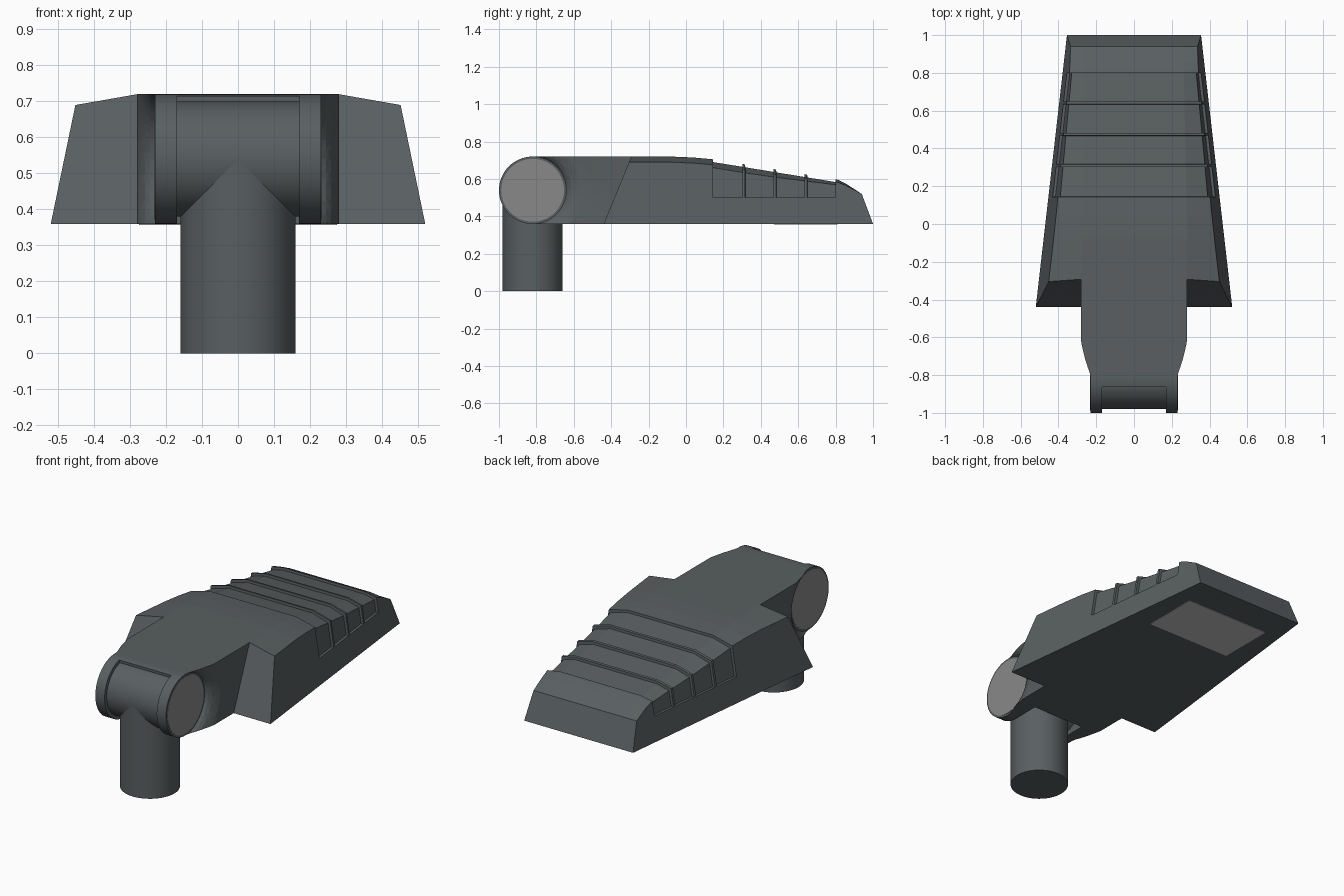
import bpy, bmesh, math
from mathutils import Matrix

if "Cube" in bpy.data.objects:
    bpy.data.objects.remove(bpy.data.objects["Cube"])


def material(name, rgb):
    m = bpy.data.materials.new(name)
    m.diffuse_color = (*rgb, 1)
    m.use_nodes = True
    m.node_tree.nodes["Principled BSDF"].inputs["Base Color"].default_value = m.diffuse_color
    return m


BODY = material("dark slate grey", (0.100, 0.114, 0.119))
CAP = material("mid grey", (0.25, 0.25, 0.25))
LENS = material("light grey", (0.55, 0.55, 0.55))
PY, PZ = -0.82, 0.54          # hinge axis, running along x


def finish(name, bm, mat, smooth=True):
    bmesh.ops.remove_doubles(bm, verts=bm.verts, dist=1e-5)
    bmesh.ops.recalc_face_normals(bm, faces=bm.faces)
    me = bpy.data.meshes.new(name)
    bm.to_mesh(me)
    bm.free()
    ob = bpy.data.objects.new(name, me)
    bpy.context.collection.objects.link(ob)
    me.materials.append(mat)
    if smooth:
        smooth_shade(ob)
    return ob


def smooth_shade(ob):
    bpy.ops.object.select_all(action='DESELECT')
    ob.select_set(True)
    bpy.context.view_layer.objects.active = ob
    bpy.ops.object.shade_smooth_by_angle(angle=math.radians(30))


def loft(rings):
    """Skin a list of closed rings and cap both ends."""
    bm = bmesh.new()
    rows = [[bm.verts.new(p) for p in r] for r in rings]
    n = len(rows[0])
    for a, b in zip(rows, rows[1:]):
        for i in range(n):
            j = (i + 1) % n
            bm.faces.new((a[i], a[j], b[j], b[i]))
    bm.faces.new(rows[0])
    bm.faces.new(rows[-1])
    return bm


def hinge_ring(x, r, n=64):
    return [(x, PY + r * math.cos(2 * math.pi * i / n), PZ + r * math.sin(2 * math.pi * i / n))
            for i in range(n)]


def side_extrude(profile, half):
    return loft([[(x, y, z) for y, z in profile] for x in (-half, half)])


def cut(ob, cutter):
    cutter.hide_render = True
    mod = ob.modifiers.new("cut", 'BOOLEAN')
    mod.operation, mod.solver, mod.object = 'DIFFERENCE', 'EXACT', cutter
    bpy.context.view_layer.objects.active = ob
    bpy.ops.object.modifier_apply(modifier=mod.name)
    bpy.data.objects.remove(cutter)


# Lamp head: cross-sections lofted along y, stepped in between the ribs
TOP = [(-0.45, 0.72), (-0.08, 0.72), (0.04, 0.715), (0.15, 0.705), (0.81, 0.597), (0.86, 0.572), (0.94, 0.52)]


def lerp(table, y):
    for (a, u), (b, v) in zip(table, table[1:]):
        if y <= b:
            return u + (v - u) * (y - a) / (b - a)
    return table[-1][1]


def head_ring(y, inset=0.0, end=0):
    top = lerp(TOP, y) - inset
    eave = top - lerp([(-0.5, 0.03), (0.4, 0.03), (0.81, 0.014), (0.94, 0.0)], y)
    step = 0.5

    def point(x, z, ins=0.0):
        yy = y
        if end < 0:
            yy = -0.44 + (z - 0.36) * 0.41
        elif end > 0:
            yy = 1.0 - (z - 0.36) * 0.375
        if x is None:
            x = 0.52 - (yy + 0.44) * 0.1146 - (z - 0.36) * 0.16 - ins
        return (x, yy, z)
    half = [point(None, 0.36), point(None, step), point(None, step, inset),
            point(None, eave, inset), point(0.28 - 0.02 * max(y, 0), top)]
    return half + [(-x, yy, z) for x, yy, z in reversed(half)]


rings = [head_ring(-0.29, end=-1)] + [head_ring(y) for y in (-0.08, 0.04, 0.13)]
ribs = [0.13, 0.302, 0.468, 0.634, 0.80]
for a, b in zip(ribs, ribs[1:]):
    rings += [head_ring(a + 0.014), head_ring(a + 0.015, 0.015),
              head_ring(b - 0.001, 0.015), head_ring(b)]
rings += [head_ring(0.815), head_ring(0.86), head_ring(0.94, end=1)]
finish("lamp_head", loft(rings), BODY, smooth=False)

# Neck with two cheeks: rounded side profile, scooped around the hinge
arc = [math.radians(90 + 180 * i / 32) for i in range(33)]
profile = [(PY + 0.18 * math.cos(t), PZ + 0.18 * math.sin(t)) for t in arc]
neck = finish("neck_yoke", side_extrude(profile + [(-0.2, 0.36), (-0.2, 0.72)], 0.28), BODY)
SCOOP = [(0.23, 0.18), (0.245, 0.19), (0.259, 0.208), (0.27, 0.235), (0.277, 0.255), (0.281, 0.275), (0.32, 0.275)]
for s in (-1, 1):
    cut(neck, finish("scoop_cutter", loft([hinge_ring(s * x, r) for x, r in SCOOP]), BODY, False))
slot = [(-1.1, 0.8), (-0.865, 0.8)]
slot += [(PY + 0.165 * math.cos(math.radians(a)), PZ + 0.165 * math.sin(math.radians(a)))
         for a in range(105, -1, -7)]
slot += [(-0.655, 0.3), (-1.1, 0.3)]
cut(neck, finish("slot_cutter", side_extrude(slot, 0.17), BODY, False))
smooth_shade(neck)

# Hinge barrel and round end caps
finish("hinge_barrel", loft([hinge_ring(x, 0.16) for x in (-0.172, 0.172)]), BODY)
for s, side in ((-1, "left"), (1, "right")):
    finish(side + "_hinge_cap", loft([hinge_ring(s * x, 0.168) for x in (0.225, 0.232)]), CAP)

# Mounting post
bm = bmesh.new()
bmesh.ops.create_cone(bm, cap_ends=True, segments=64, radius1=0.16, radius2=0.16, depth=PZ,
                      matrix=Matrix.Translation((0, PY, PZ / 2)))
finish("mounting_post", bm, BODY)

# Lens plate under the head
bm = bmesh.new()
bmesh.ops.create_cube(bm, size=1, matrix=Matrix.Translation((0, 0.64, 0.36))
                      @ Matrix.Diagonal((0.55, 0.34, 0.006, 1)))
finish("lens_plate", bm, LENS, False)
